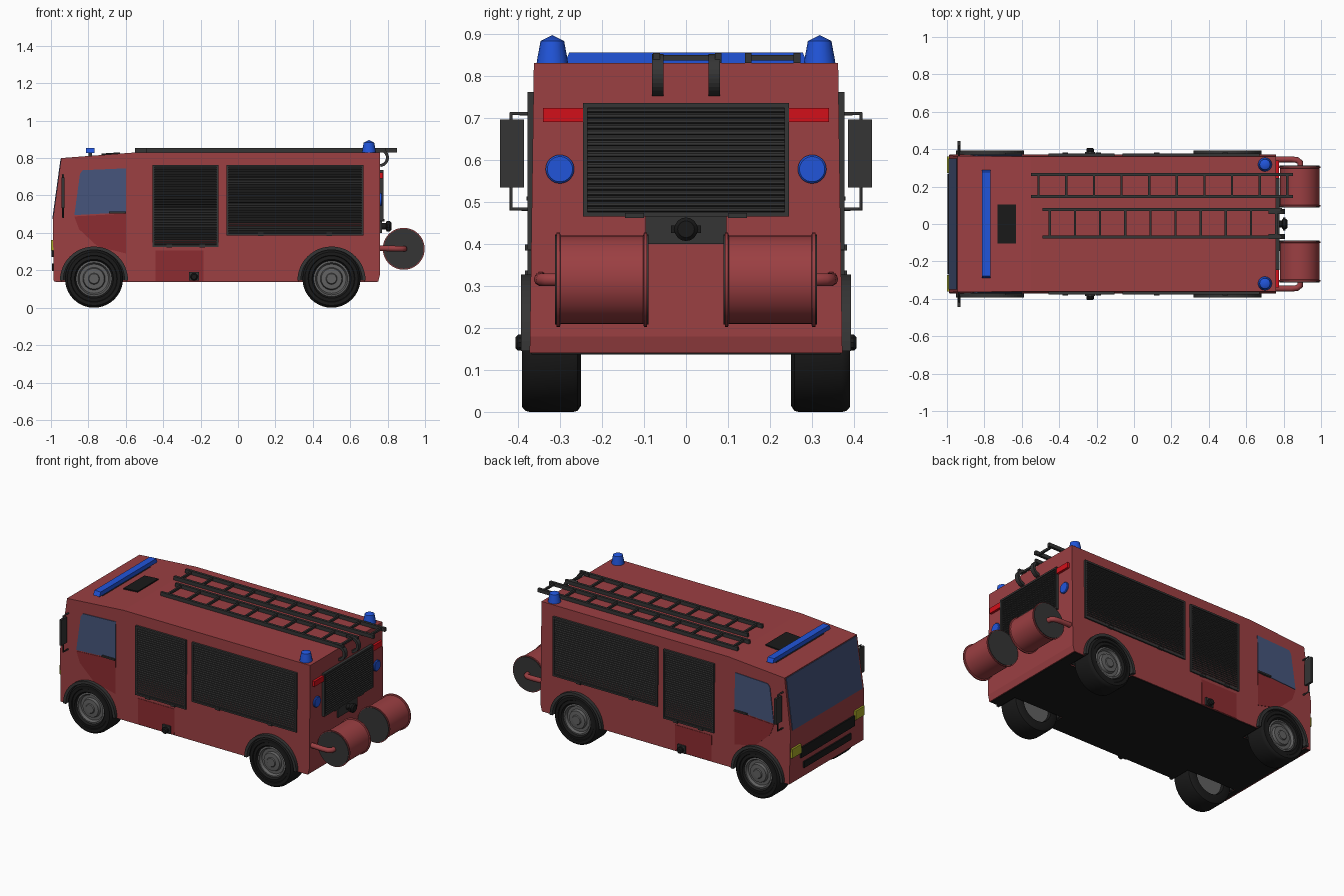
import bpy, bmesh
from math import sin, cos, pi, radians
from mathutils import Matrix, Vector

if "Cube" in bpy.data.objects:
    bpy.data.objects.remove(bpy.data.objects["Cube"])


def mat(name, r, g, b):
    m = bpy.data.materials.new(name)
    m.diffuse_color = (r, g, b, 1)
    m.use_nodes = True
    m.node_tree.nodes["Principled BSDF"].inputs["Base Color"].default_value = m.diffuse_color
    return m


RED = mat("body_red", 0.33, 0.05, 0.055)
DOOR = mat("panel_red", 0.26, 0.025, 0.03)
DARK = mat("dark_grey", 0.035, 0.035, 0.035)
BLACK = mat("black", 0.01, 0.01, 0.01)
RIM = mat("rim_grey", 0.12, 0.12, 0.12)
GLASS = mat("glass", 0.06, 0.09, 0.2)
BLUE = mat("signal_blue", 0.015, 0.09, 0.7)
LAMP = mat("lamp_red", 0.65, 0.005, 0.01)
YELLOW = mat("lamp_yellow", 0.4, 0.4, 0.02)


def finish(name, bm, material, smooth=False):
    bmesh.ops.recalc_face_normals(bm, faces=bm.faces)
    me = bpy.data.meshes.new(name)
    bm.to_mesh(me)
    bm.free()
    me.materials.append(material)
    if smooth:
        me.shade_smooth()
        me.set_sharp_from_angle(angle=radians(35))
    ob = bpy.data.objects.new(name, me)
    bpy.context.collection.objects.link(ob)
    return ob


def prism(name, pts, axis, a, b, material, lean=False):
    """Extrude a 2D outline along an axis; lean follows the tapering body sides."""
    bm = bmesh.new()
    place = {'x': lambda u, v, h: (h, u, v), 'y': lambda u, v, h: (u, h, v),
             'z': lambda u, v, h: (u, v, h)}[axis]
    rings = [[bm.verts.new(place(u, v, h)) for u, v in pts] for h in (a, b)]
    n = len(pts)
    for ring in rings:
        bm.faces.new(ring)
    for i in range(n):
        j = (i + 1) % n
        bm.faces.new((rings[0][i], rings[0][j], rings[1][j], rings[1][i]))
    if lean:
        for v in bm.verts:
            v.co.y -= (1 if v.co.y > 0 else -1) * (v.co.z - 0.14) * 0.0145
    return finish(name, bm, material)


def box(name, x0, x1, y0, y1, z0, z1, material, lean=False):
    return prism(name, [(x0, z0), (x1, z0), (x1, z1), (x0, z1)], 'y', y0, y1, material, lean)


def lathe(name, prof, axis, loc, material, n=40, smooth=True):
    """Revolve (radius, height) points around an axis through loc."""
    bm = bmesh.new()
    vs = [bm.verts.new((r, 0, h)) for r, h in prof]
    es = [bm.edges.new(p) for p in zip(vs, vs[1:])]
    bmesh.ops.spin(bm, geom=vs + es, cent=(0, 0, 0), axis=(0, 0, 1), angle=2 * pi, steps=n)
    bmesh.ops.remove_doubles(bm, verts=bm.verts, dist=1e-5)
    rot = {'x': Matrix.Rotation(pi / 2, 4, 'Y'), 'y': Matrix.Rotation(-pi / 2, 4, 'X'),
           'z': Matrix()}[axis]
    bm.transform(Matrix.Translation(Vector(loc)) @ rot)
    return finish(name, bm, material, smooth)


def tube(name, pts, r, material):
    cu = bpy.data.curves.new(name, 'CURVE')
    cu.dimensions = '3D'
    cu.bevel_depth, cu.bevel_resolution, cu.use_fill_caps = r, 3, True
    sp = cu.splines.new('POLY')
    sp.points.add(len(pts) - 1)
    for p, co in zip(sp.points, pts):
        p.co = (*co, 1)
    cu.materials.append(material)
    ob = bpy.data.objects.new(name, cu)
    bpy.context.collection.objects.link(ob)
    return ob


def arc(cx, cz, r, a0, a1, n):
    return [(cx + r * cos(radians(a0 + (a1 - a0) * i / n)),
             cz + r * sin(radians(a0 + (a1 - a0) * i / n))) for i in range(n + 1)]


def slats(d0, d1, z0, z1, back):
    """Sawtooth outline of a roller shutter."""
    n = round((z1 - z0) / 0.0135)
    pts = [(back, z0)]
    for i in range(n):
        z = z0 + (z1 - z0) * i / n
        pts += [(d0, z), (d1, z + 0.003), (d1, z + 0.009)]
    return pts + [(d0, z1), (back, z1)]


# Body shell and floor with wheel wells cut out
body = prism("body", [(-0.985, 0.14), (-0.99, 0.47), (-0.945, 0.80), (-0.55, 0.83),
                      (0.76, 0.83), (0.76, 0.18), (0.75, 0.14)], 'y', -0.372, 0.372, RED, True)
floor = box("floor", -0.975, 0.745, -0.368, 0.368, 0.137, 0.145, BLACK)
WHEELS = (-0.77, 0.50)
for x in WHEELS:
    for s in (-1, 1):
        cut = lathe("cutter", [(0, 0.24 * s), (0.175, 0.24 * s), (0.175, 0.45 * s), (0, 0.45 * s)],
                    'y', (x, 0, 0.15), DARK)
        for ob in (body, floor):
            md = ob.modifiers.new("well", 'BOOLEAN')
            md.operation, md.object = 'DIFFERENCE', cut
            bpy.context.view_layer.objects.active = ob
            bpy.ops.object.modifier_apply(modifier=md.name)
        bpy.data.objects.remove(cut)

# Wheels and arches
TYRE = [(0.095, 0.27), (0.10, 0.25), (0.14, 0.25), (0.152, 0.258), (0.155, 0.27), (0.155, 0.37),
        (0.152, 0.382), (0.143, 0.39), (0.125, 0.39), (0.122, 0.385), (0.104, 0.388), (0.095, 0.375)]
HUB = [(0, 0.27), (0.096, 0.27), (0.096, 0.376), (0.086, 0.378), (0.078, 0.362), (0.06, 0.362),
       (0.055, 0.378), (0.03, 0.38), (0.026, 0.386), (0, 0.386)]
for x in WHEELS:
    for s in (-1, 1):
        lathe("tyre", [(r, s * h) for r, h in TYRE], 'y', (x, 0, 0.155), BLACK)
        lathe("wheel_hub", [(r, s * h) for r, h in HUB], 'y', (x, 0, 0.155), RIM)
        prism("wheel_arch", arc(x, 0.145, 0.182, 0, 180, 24) + arc(x, 0.145, 0.164, 180, 0, 24),
              'y', s * 0.24, s * 0.392, DARK)
        prism("wheel_well_wall", arc(x, 0.145, 0.176, 0, 180, 24), 'y', s * 0.236, s * 0.243, BLACK)

# Side fittings, both sides
for s in (-1, 1):
    prism("side_window", [(-0.875, 0.495), (-0.845, 0.715), (-0.83, 0.735), (-0.60, 0.745),
                          (-0.60, 0.51)], 'y', s * 0.35, s * 0.376, GLASS, True)
    prism("cab_door", [(-0.875, 0.488), (-0.85, 0.42), (-0.75, 0.327), (-0.60, 0.29),
                       (-0.60, 0.503)], 'y', s * 0.35, s * 0.3745, DOOR, True)
    box("door_handle", -0.69, -0.60, s * 0.36, s * 0.38, 0.503, 0.513, DARK)
    box("lower_locker", -0.44, -0.185, s * 0.35, s * 0.3745, 0.142, 0.305, DOOR, True)
    for x0, x1, z0, z1 in ((-0.457, -0.103, 0.325, 0.762), (-0.062, 0.672, 0.387, 0.762)):
        prism("side_shutter", [(s * d, z) for d, z in slats(0.367, 0.373, z0 + 0.01, z1 - 0.01, 0.355)],
              'x', x0 + 0.01, x1 - 0.01, DARK)
        for a, b, c, d in ((x0, x1, z0, z0 + 0.011), (x0, x1, z1 - 0.011, z1),
                           (x0, x0 + 0.011, z0, z1), (x1 - 0.011, x1, z0, z1)):
            box("shutter_frame", a, b, s * 0.355, s * 0.377, c, d, DARK)
        for t in (0.25, 0.75):
            xm = x0 + (x1 - x0) * t
            box("shutter_catch", xm - 0.015, xm + 0.015, s * 0.36, s * 0.383, z0 - 0.003, z0 + 0.012, DARK)
    box("hydrant_base", -0.262, -0.208, s * 0.36, s * 0.385, 0.145, 0.192, DARK)
    lathe("hydrant_cap", [(0, s * 0.36), (0.02, s * 0.36), (0.02, s * 0.40), (0.014, s * 0.406),
                          (0, s * 0.406)], 'y', (-0.235, 0, 0.165), BLACK, 10, False)
    # Wing mirror
    tube("mirror_bracket", [(-0.935, s * 0.355, 0.71), (-0.935, s * 0.416, 0.71),
                            (-0.935, s * 0.416, 0.483), (-0.935, s * 0.355, 0.483)], 0.005, DARK)
    box("wing_mirror", -0.943, -0.928, s * 0.386, s * 0.443, 0.534, 0.696, DARK)
    # Front and rear lamps
    box("headlamp", -1.0, -0.97, s * 0.272, s * 0.362, 0.305, 0.362, YELLOW)
    box("tail_lamp", 0.75, 0.775, s * 0.245, s * 0.34, 0.69, 0.724, LAMP)
    lathe("rear_blue_lamp", [(0, 0.75), (0.034, 0.75), (0.034, 0.766), (0.03, 0.77), (0, 0.77)],
          'x', (0, s * 0.30, 0.578), BLUE, 32)
    lathe("beacon", [(0, 0.825), (0.038, 0.825), (0.036, 0.84), (0.028, 0.883), (0, 0.897)],
          'z', (0.70, s * 0.318, 0), BLUE, 16)
    # Hose reel with its arm
    lathe("hose_reel", [(r, s * h) for r, h in ((0, 0.093), (0.112, 0.093), (0.112, 0.1), (0.105, 0.102),
          (0.105, 0.298), (0.112, 0.3), (0.112, 0.308), (0, 0.308))], 'y', (0.886, 0, 0.315), RED, 48)
    for h in (0.089, 0.307):
        lathe("reel_disc", [(0, s * h), (0.107, s * h), (0.107, s * (h + 0.005)), (0, s * (h + 0.005))],
              'y', (0.886, 0, 0.315), DARK, 48)
    tube("reel_arm", [(0.75, s * 0.345, 0.318), (0.84, s * 0.346, 0.316), (0.872, s * 0.342, 0.315),
                      (0.888, s * 0.33, 0.315), (0.89, s * 0.30, 0.315)], 0.016, RED)
    # Ladder hook
    prism("ladder_hook", [(0.72, 0.852)] + arc(0.757, 0.802, 0.05, 90, -85, 14)
          + arc(0.757, 0.802, 0.034, -85, 90, 14) + [(0.72, 0.836)],
          'y', s * 0.067 - 0.0135, s * 0.067 + 0.0135, DARK)

# Cab front
prism("windscreen", [(-0.993, 0.475), (-0.949, 0.795), (-0.92, 0.795), (-0.96, 0.475)],
      'y', -0.35, 0.35, GLASS)
box("front_grille", -0.997, -0.97, -0.268, 0.268, 0.27, 0.335, BLACK)
box("lower_grille", -0.995, -0.97, -0.235, 0.235, 0.195, 0.235, BLACK)

# Rear shutter and pump outlet
prism("rear_shutter", slats(0.766, 0.773, 0.475, 0.725, 0.75), 'y', -0.236, 0.236, DARK)
for a, b, c, d in ((-0.245, 0.245, 0.465, 0.476), (-0.245, 0.245, 0.724, 0.735),
                   (-0.245, -0.234, 0.465, 0.735), (0.234, 0.245, 0.465, 0.735)):
    box("rear_shutter_frame", 0.75, 0.778, a, b, c, d, DARK)
for s in (-1, 1):
    box("rear_shutter_catch", 0.76, 0.782, s * 0.1, s * 0.145, 0.462, 0.474, DARK)
box("pump_panel", 0.75, 0.77, -0.096, 0.096, 0.40, 0.465, DARK)
lathe("pump_outlet", [(0, 0.76), (0.018, 0.76), (0.018, 0.79), (0.028, 0.795), (0.028, 0.812),
                      (0.02, 0.82), (0, 0.82)], 'x', (0, 0, 0.435), BLACK, 16)
box("outlet_lugs", 0.796, 0.81, -0.036, 0.036, 0.426, 0.444, BLACK)

# Roof: light bar, hatch and two ladders
box("light_bar_base", -0.80, -0.78, -0.24, 0.24, 0.80, 0.832, DARK)
prism("light_bar", [(-0.29, 0.828), (-0.278, 0.855), (0.278, 0.855), (0.29, 0.828)],
      'x', -0.812, -0.768, BLUE)
prism("roof_hatch", [(-0.73, 0.80), (-0.73, 0.824), (-0.63, 0.831), (-0.63, 0.80)],
      'y', -0.105, 0.105, BLACK)
for x0, x1, y0, y1 in ((-0.55, 0.85, 0.14, 0.272), (-0.49, 0.79, -0.078, 0.085)):
    for y in (y0, y1 - 0.016):
        box("ladder_rail", x0, x1, y, y + 0.016, 0.831, 0.854, DARK)
    n = 10
    for i in range(n):
        x = x0 + 0.04 + (x1 - x0 - 0.07) * i / (n - 1)
        box("ladder_rung", x - 0.006, x + 0.006, y0 + 0.01, y1 - 0.01, 0.836, 0.849, DARK)
